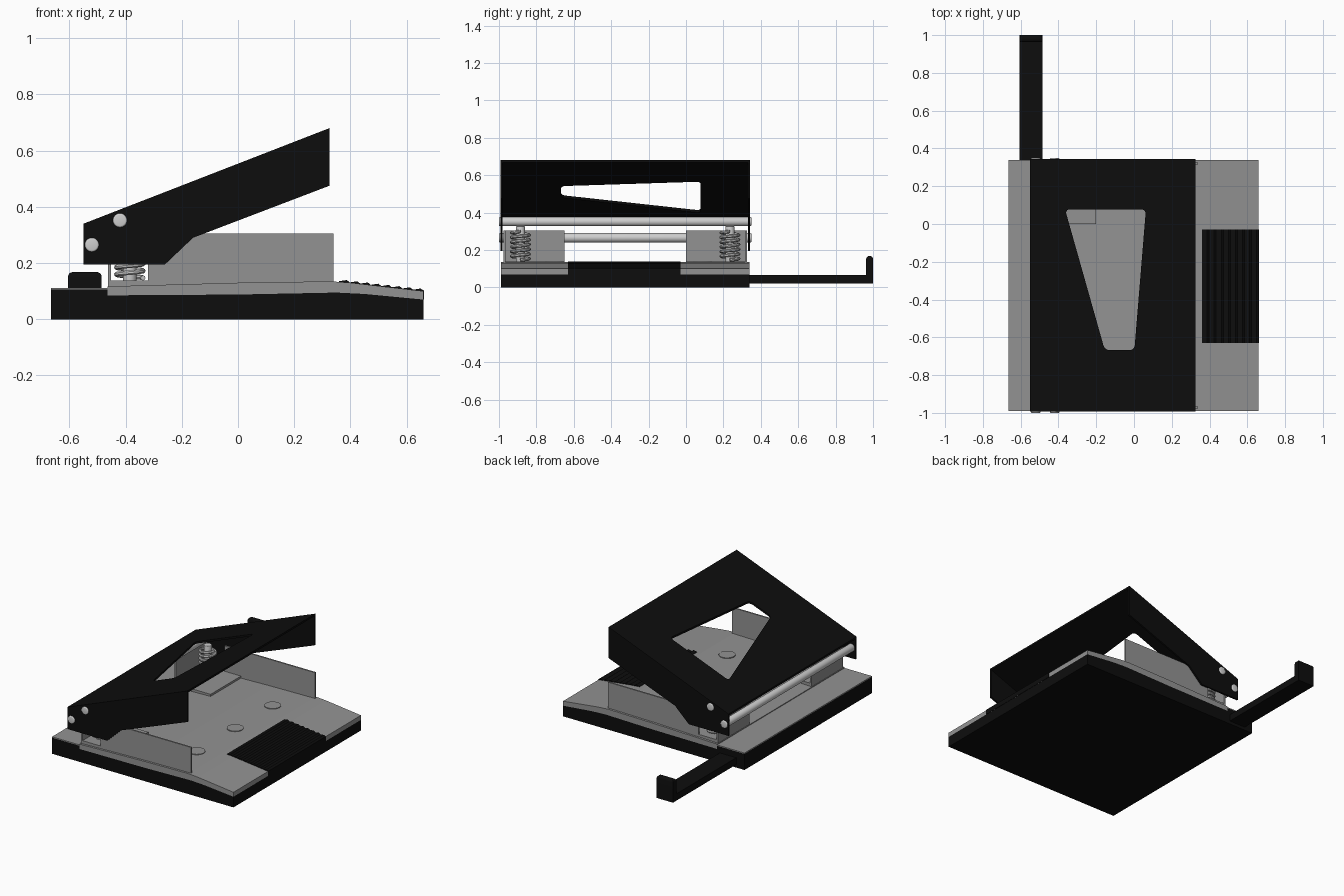
import bpy, bmesh, math
from mathutils import Vector

if "Cube" in bpy.data.objects:
    bpy.data.objects.remove(bpy.data.objects["Cube"])


def material(name, v):
    m = bpy.data.materials.new(name)
    m.diffuse_color = (v, v, v, 1)
    m.use_nodes = True
    m.node_tree.nodes["Principled BSDF"].inputs["Base Color"].default_value = m.diffuse_color
    return m


BLACK = material("black", 0.004)
GRAY = material("steel_gray", 0.29)
SILVER = material("silver", 0.62)
Y0, Y1 = -0.99, 0.34            # front and back of the base
MID = (Y0 + Y1) / 2


def finish(name, bm, mat):
    bmesh.ops.recalc_face_normals(bm, faces=bm.faces)
    me = bpy.data.meshes.new(name)
    bm.to_mesh(me)
    bm.free()
    me.materials.append(mat)
    ob = bpy.data.objects.new(name, me)
    bpy.context.collection.objects.link(ob)
    return ob


def select(ob):
    bpy.ops.object.select_all(action='DESELECT')
    ob.select_set(True)
    bpy.context.view_layer.objects.active = ob


def smooth(ob):
    select(ob)
    bpy.ops.object.shade_smooth_by_angle(angle=math.radians(40))


def prism(name, profile, a, b, mat, vertical=False):
    """Extrude an xz profile from y=a to y=b, or an xy profile from z=a to z=b."""
    bm = bmesh.new()
    vs = [bm.verts.new((p, q, a) if vertical else (p, a, q)) for p, q in profile]
    f = bm.faces.new(vs)
    r = bmesh.ops.extrude_face_region(bm, geom=[f])
    d = Vector((0, 0, b - a)) if vertical else Vector((0, b - a, 0))
    bmesh.ops.translate(bm, vec=d, verts=[g for g in r["geom"] if isinstance(g, bmesh.types.BMVert)])
    return finish(name, bm, mat)


def box(name, x0, x1, y0, y1, z0, z1, mat):
    return prism(name, [(x0, z0), (x1, z0), (x1, z1), (x0, z1)], y0, y1, mat)


def cylinder(name, p, r, length, axis, mat, n=32, bevel=0.0):
    bm = bmesh.new()
    bmesh.ops.create_cone(bm, cap_ends=True, segments=n, radius1=r, radius2=r, depth=length)
    if bevel:
        rim = [e for e in bm.edges if abs(e.verts[0].co.z - e.verts[1].co.z) < 1e-5]
        bmesh.ops.bevel(bm, geom=rim, offset=bevel, segments=3, affect='EDGES', profile=0.5)
    ob = finish(name, bm, mat)
    if axis == 'Y':
        ob.rotation_euler.x = math.pi / 2
    ob.location = p
    smooth(ob)
    return ob


# Base tray with its raised rear part
prism("base_tray", [(-0.665, 0), (0.66, 0), (0.66, 0.07), (0.45, 0.09), (0.35, 0.095), (0, 0.088),
                    (-0.465, 0.085), (-0.465, 0.106), (-0.665, 0.106)], Y0, Y1, BLACK)
# Sheet steel deck over the tray
prism("deck_plate", [(-0.465, 0.085), (0, 0.088), (0.35, 0.095), (0.45, 0.09), (0.66, 0.07), (0.66, 0.1),
                     (0.4, 0.13), (0.33, 0.135), (0, 0.13), (-0.465, 0.117)], Y0, Y1, GRAY)
box("rear_deck", -0.665, -0.465, Y0, Y1, 0.106, 0.112, GRAY)

# Ribbed grip pad at the front edge of the deck
ribs = []
for i in range(8):
    x = 0.36 + i * 0.0375
    z = 0.1345 - (x - 0.36) * 0.115
    ribs += [(x, z + 0.001), (x + 0.027, z + 0.005)]
prism("grip_pad", ribs + [(0.662, 0.102), (0.662, 0.07), (0.36, 0.09)], -0.63, -0.03, BLACK)

# Embossed discs on the deck
for i, y in enumerate((0.09, -0.3, -0.7)):
    cylinder(f"deck_disc_{i + 1}", (0.19, y, 0.134), 0.05, 0.007, 'Z', GRAY)

# Sliding paper guide with upright stop
box("guide_arm", -0.605, -0.485, 0.25, 0.995, 0.02, 0.065, BLACK)
stop = box("guide_stop", -0.605, -0.485, 0.963, 1.0, 0.02, 0.168, BLACK)
bm = bmesh.new()
bm.from_mesh(stop.data)
edges = [e for e in bm.edges if all(v.co.z > 0.1 for v in e.verts)]
bmesh.ops.bevel(bm, geom=edges, offset=0.017, segments=4, affect='EDGES', profile=0.5)
bm.to_mesh(stop.data)
bm.free()
smooth(stop)

# Lever: sloping panel with a trapezoid opening, plus two cheeks
top = prism("lever_panel", [(-0.55, 0.34), (0.325, 0.68), (0.325, 0.667), (-0.55, 0.327)],
            -0.993, 0.343, BLACK)
cutter = prism("opening_cutter", [(-0.365, 0.077), (0.063, 0.077), (0.002, -0.667), (-0.155, -0.667)],
               0, 1, BLACK, vertical=True)
bm = bmesh.new()
bm.from_mesh(cutter.data)
corners = [e for e in bm.edges if abs(e.verts[0].co.z - e.verts[1].co.z) > 0.5]
bmesh.ops.bevel(bm, geom=corners, offset=0.024, segments=5, affect='EDGES', profile=0.5)
bmesh.ops.recalc_face_normals(bm, faces=bm.faces)
bm.to_mesh(cutter.data)
bm.free()
cutter.hide_render = True
mod = top.modifiers.new("opening", 'BOOLEAN')
mod.object = cutter
mod.solver = 'EXACT'
select(top)
bpy.ops.object.modifier_apply(modifier="opening")
bpy.data.objects.remove(cutter)

cheek = [(-0.55, 0.34), (0.325, 0.68), (0.325, 0.475), (-0.16, 0.29), (-0.26, 0.195), (-0.55, 0.195)]
prism("lever_cheek_front", cheek, -0.993, -0.981, BLACK)
prism("lever_cheek_back", cheek, 0.331, 0.343, BLACK)

# Cross rods through the cheeks
for name, x, z in (("upper_rod", -0.42, 0.352), ("lower_rod", -0.52, 0.265)):
    cylinder(name, (x, -0.325, z), 0.025, 1.35, 'Y', SILVER, bevel=0.006)

# Punch units, mirrored about the middle of the base
for side, s in (("front", 1), ("back", -1)):
    def my(y):
        return y if s == 1 else 2 * MID - y

    def mbox(name, x0, x1, y0, y1, z0, z1, mat):
        a, b = sorted((my(y0), my(y1)))
        box(f"{name}_{side}", x0, x1, a, b, z0, z1, mat)

    mbox("side_guide", -0.32, 0.34, -0.976, -0.966, 0.12, 0.305, GRAY)
    mbox("bracket_back", -0.462, -0.452, -0.976, -0.65, 0.11, 0.305, GRAY)
    mbox("bracket_foot", -0.462, -0.2, -0.976, -0.65, 0.115, 0.138, GRAY)
    y = my(-0.885)
    cylinder(f"punch_pin_{side}", (-0.385, y, 0.228), 0.024, 0.2, 'Z', SILVER, bevel=0.004)

    # Coil spring around the pin
    turns, per = 6, 20
    cu = bpy.data.curves.new(f"spring_{side}", 'CURVE')
    cu.dimensions = '3D'
    cu.bevel_depth = 0.009
    cu.bevel_resolution = 2
    cu.use_fill_caps = True
    sp = cu.splines.new('POLY')
    sp.points.add(turns * per)
    for i, p in enumerate(sp.points):
        a = 2 * math.pi * i / per
        p.co = (-0.385 + 0.047 * math.cos(a), y + 0.047 * math.sin(a), 0.147 + 0.152 * i / (turns * per), 1)
    cu.materials.append(SILVER)
    ob = bpy.data.objects.new(f"spring_{side}", cu)
    bpy.context.collection.objects.link(ob)
    select(ob)
    bpy.ops.object.convert(target='MESH')
    smooth(bpy.context.view_layer.objects.active)
